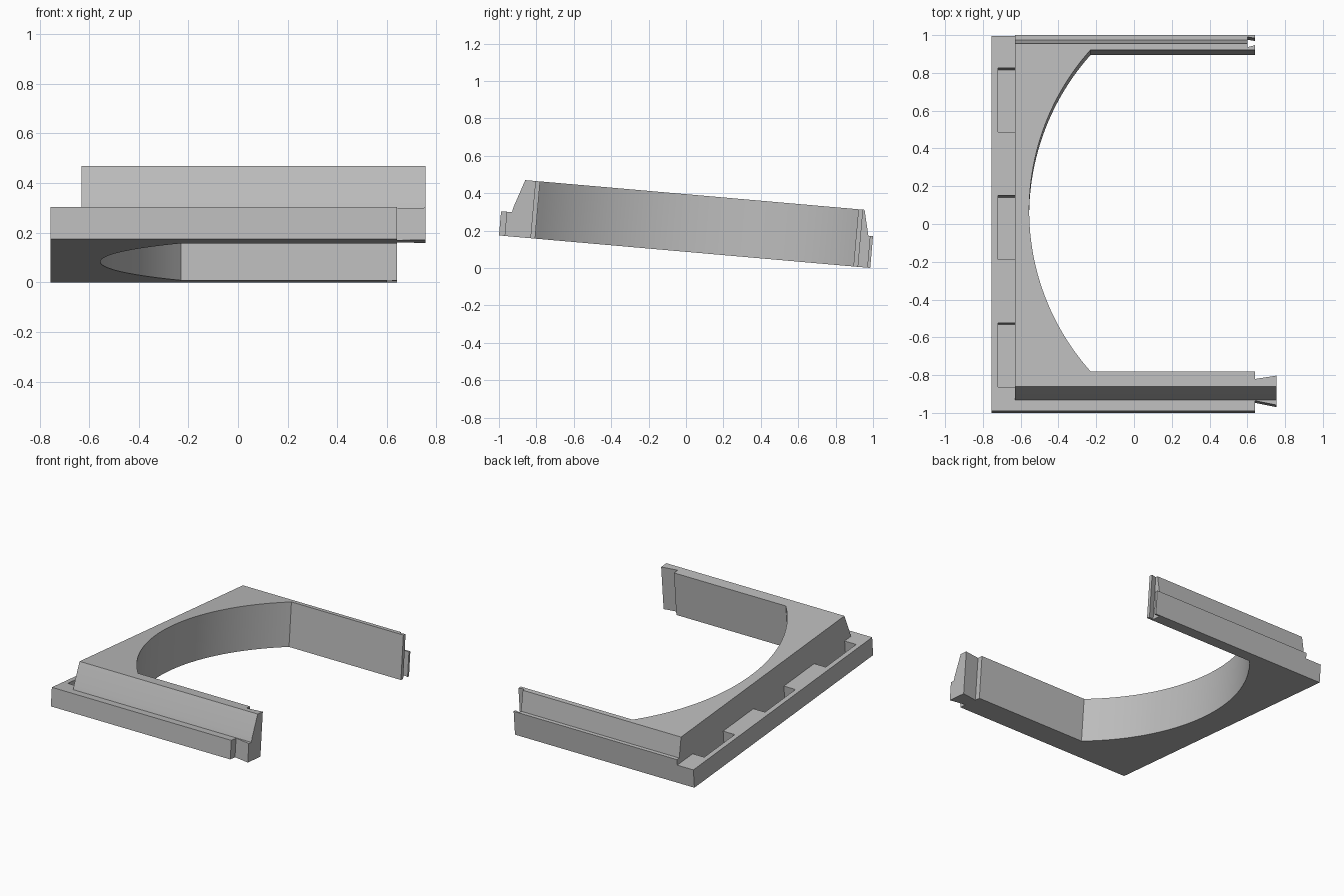
import bpy, bmesh, math
from mathutils import Matrix, Vector

if "Cube" in bpy.data.objects:
    bpy.data.objects.remove(bpy.data.objects["Cube"])

grey = bpy.data.materials.new("light_grey")
grey.use_nodes = True
colour = (0.5, 0.5, 0.5, 1)
grey.diffuse_color = colour
grey.node_tree.nodes["Principled BSDF"].inputs["Base Color"].default_value = colour

# Main sizes, before the frame is tilted
HALF_Y, THICK, STEP, BACK_STEP = 0.9963, 0.307, 0.13, 0.17
RAIL_X, WALL_X, END_X, TONGUE_X = -0.755, -0.63, 0.64, 0.755
IN_FRONT, IN_BACK = -0.8025, 0.906


def loft(name, start, end):
    """Solid between two matching rings of points."""
    bm = bmesh.new()
    a = [bm.verts.new(p) for p in start]
    b = [bm.verts.new(p) for p in end]
    bm.faces.new(a)
    bm.faces.new(b[::-1])
    for i in range(len(a)):
        j = (i + 1) % len(a)
        bm.faces.new((a[i], b[i], b[j], a[j]))
    bmesh.ops.recalc_face_normals(bm, faces=bm.faces)
    mesh = bpy.data.meshes.new(name)
    bm.to_mesh(mesh)
    bm.free()
    mesh.materials.append(grey)
    obj = bpy.data.objects.new(name, mesh)
    bpy.context.collection.objects.link(obj)
    return obj


def plan_prism(name, plan, z0, z1):
    return loft(name, [(x, y, z0) for x, y in plan], [(x, y, z1) for x, y in plan])


def box(name, x0, x1, y0, y1, z0, z1):
    return plan_prism(name, [(x0, y0), (x1, y0), (x1, y1), (x0, y1)], z0, z1)


def combine(target, tool, operation):
    """Boolean the tool into the target, then discard the tool."""
    mod = target.modifiers.new(operation, "BOOLEAN")
    mod.operation, mod.solver, mod.object = operation, "EXACT", tool
    graph = bpy.context.evaluated_depsgraph_get()
    mesh = bpy.data.meshes.new_from_object(target.evaluated_get(graph))
    target.modifiers.clear()
    target.data = mesh
    bpy.data.objects.remove(tool)


# Body: side profile with stepped front and back edges
profile = [(-HALF_Y, 0), (-HALF_Y, STEP), (-0.938, STEP), (-0.93, 0.164), (-0.882, THICK),
           (0.939, THICK), (0.9715, BACK_STEP), (HALF_Y, BACK_STEP), (HALF_Y, 0)]
frame = loft("frame", [(WALL_X, y, z) for y, z in profile], [(END_X, y, z) for y, z in profile])

# Low rail along the closed side
combine(frame, box("rail", RAIL_X, WALL_X + 0.02, -HALF_Y, HALF_Y, 0, STEP), "UNION")

# Opening: straight arms ending in a shallow arc
mid, half = (IN_FRONT + IN_BACK) / 2, (IN_BACK - IN_FRONT) / 2
sagitta = 0.325
radius = (half ** 2 + sagitta ** 2) / (2 * sagitta)
centre_x = -0.555 + radius
sweep = math.asin(half / radius)
opening = [(1, IN_FRONT)]
for i in range(49):
    a = -sweep + 2 * sweep * i / 48
    opening.append((centre_x - radius * math.cos(a), mid + radius * math.sin(a)))
opening.append((1, IN_BACK))
combine(frame, plan_prism("opening", opening, -0.1, 0.5), "DIFFERENCE")

# Pockets in the rail
for i in range(3):
    y = 0.825 - 0.677 * i
    combine(frame, box("pocket", -0.72, WALL_X, y - 0.34, y, 0.015, 0.16), "DIFFERENCE")

# Flared socket in the end of the back arm
socket = [(0.6, 0.92), (0.68, 0.942), (0.68, 0.973), (0.6, 0.987)]
combine(frame, plan_prism("socket", socket, -0.1, 0.5), "DIFFERENCE")


# Flared tongue on the end of the front arm
def tongue_ring(x, outer, inner):
    pts = [(outer, 0), (outer, STEP), (-0.938, STEP), (-0.93, 0.164),
           (-0.882, THICK), (inner, THICK), (inner, 0)]
    return [(x, y, z) for y, z in pts]


tongue = loft("tongue", tongue_ring(END_X, -0.943, -0.843), tongue_ring(TONGUE_X, -0.966, -0.825))

# Tilt the parts and keep the arc smooth
tilt = Matrix.Translation((0, -0.0075, 0.0869)) @ Matrix.Rotation(math.radians(-5), 4, "X")
bpy.ops.object.select_all(action="DESELECT")
for obj in (frame, tongue):
    obj.data.transform(tilt)
    obj.select_set(True)
bpy.context.view_layer.objects.active = frame
bpy.ops.object.shade_smooth_by_angle(angle=math.radians(20))
